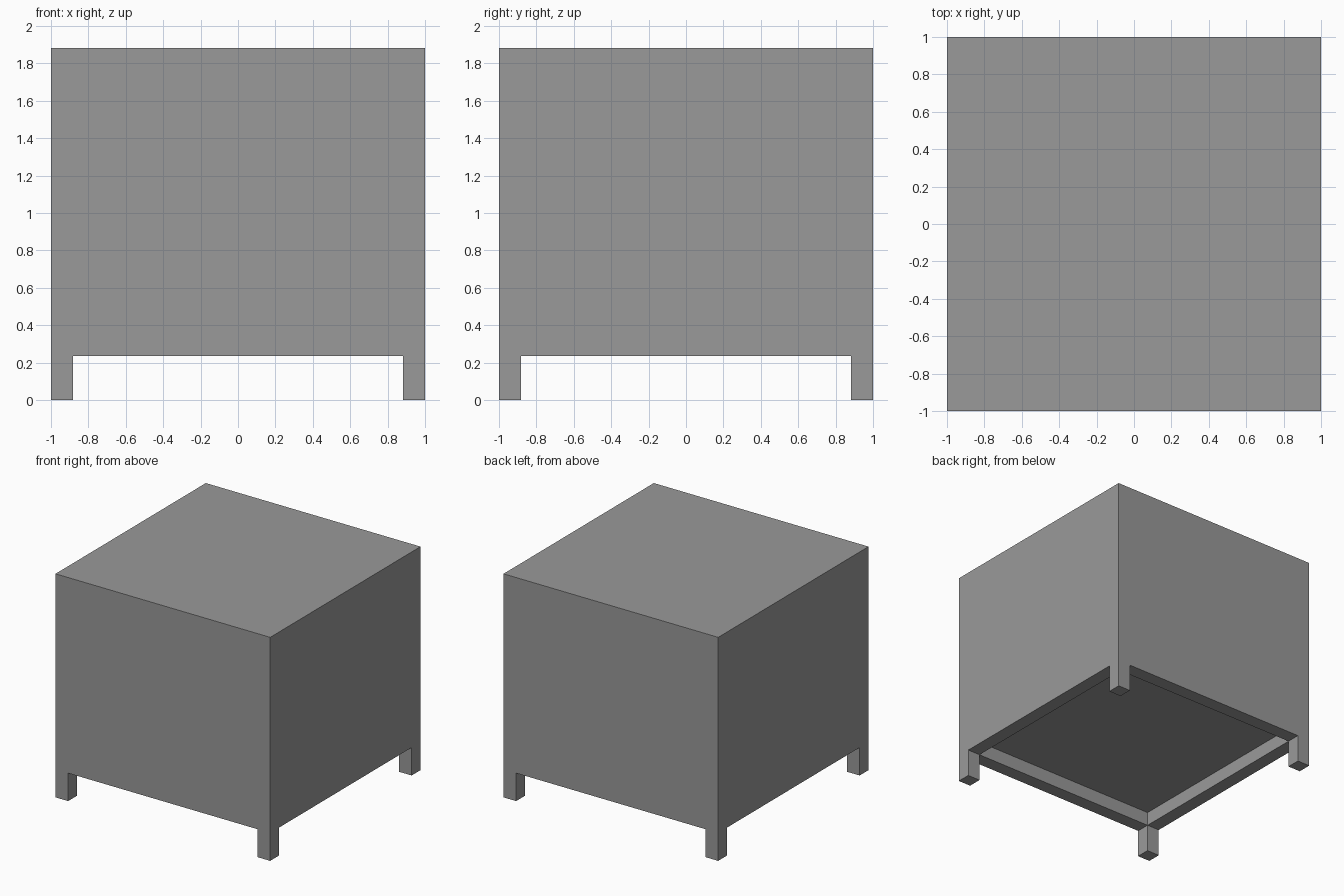
import bpy

default = bpy.data.objects.get("Cube")
if default:
    bpy.data.objects.remove(default, do_unlink=True)

# The whole model sits on a grid, seventeen units wide
U = 2 / 17
TOP, LEG, HALF = 16 * U, 2 * U, 1.0

grey = bpy.data.materials.new("plain_grey")
colour = (0.32, 0.32, 0.32, 1)
grey.use_nodes = True
grey.diffuse_color = colour
grey.node_tree.nodes["Principled BSDF"].inputs["Base Color"].default_value = colour


def box(name, low, high):
    """Add a flat-shaded box spanning two opposite corners."""
    centre = [(a + b) / 2 for a, b in zip(low, high)]
    bpy.ops.mesh.primitive_cube_add(size=1, location=centre)
    obj = bpy.context.object
    obj.name = name
    obj.scale = [b - a for a, b in zip(low, high)]
    bpy.ops.object.transform_apply(location=False, rotation=False, scale=True)
    obj.data.materials.append(grey)
    return obj


# Block body with a shallow recess cut into its underside
inner = HALF - U
body = box("body", (-HALF, -HALF, LEG), (HALF, HALF, TOP))
cutter = box("recess_cutter", (-inner, -inner, 0), (inner, inner, LEG + U))
cut = body.modifiers.new("underside_recess", "BOOLEAN")
cut.operation = "DIFFERENCE"
cut.solver = "EXACT"
cut.object = cutter
bpy.context.view_layer.objects.active = body
bpy.ops.object.modifier_apply(modifier=cut.name)
bpy.data.objects.remove(cutter, do_unlink=True)

# Short square legs flush with the corners
for side, x in (("left", 1), ("right", -1)):
    for end, y in (("front", -1), ("back", 1)):
        xs = sorted((x * inner, x * HALF))
        ys = sorted((y * inner, y * HALF))
        box(f"{end}_{side}_leg", (xs[0], ys[0], 0), (xs[1], ys[1], LEG))
